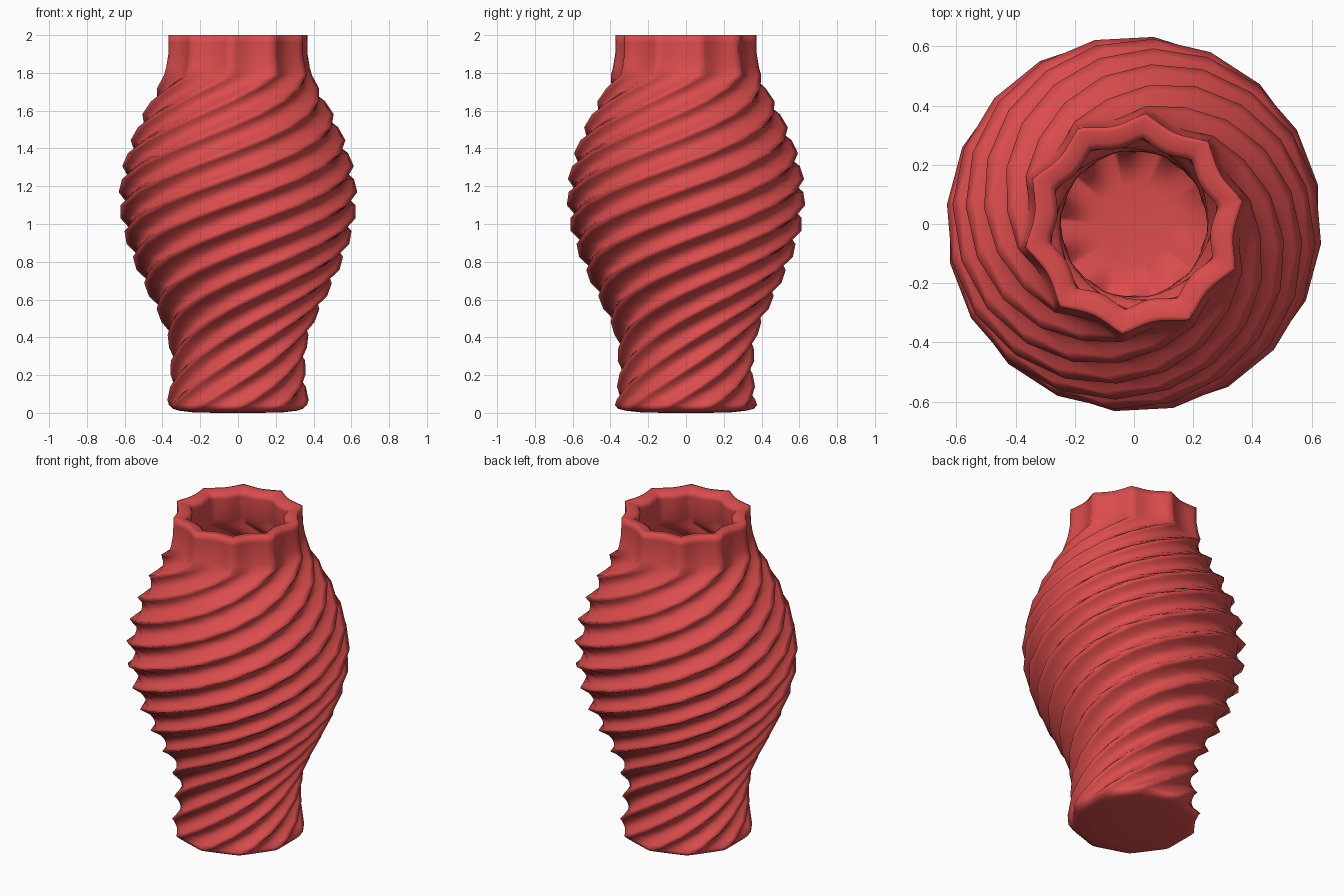
import bpy, bmesh
from math import sin, cos, pi, radians

if "Cube" in bpy.data.objects:
    bpy.data.objects.remove(bpy.data.objects["Cube"])

RIBS, PER_RIB = 10, 8
COLS = RIBS * PER_RIB
WALL = 0.085

# Ridge radius against height
PROFILE = [(0.0, 0.37), (0.05, 0.378), (0.2, 0.36), (0.38, 0.368), (0.5, 0.415),
           (0.66, 0.495), (0.8, 0.56), (0.95, 0.612), (1.08, 0.635), (1.2, 0.635),
           (1.33, 0.612), (1.47, 0.562), (1.6, 0.5), (1.72, 0.43), (1.8, 0.395),
           (1.88, 0.377), (2.0, 0.375)]


def radius(z):
    for (z0, r0), (z1, r1) in zip(PROFILE, PROFILE[1:]):
        if z <= z1:
            return r0 + (r1 - r0) * (z - z0) / (z1 - z0)
    return PROFILE[-1][1]


# Twisting rings: the ribs turn 18 degrees per ring, then run straight up the neck
STEP = 0.0687
twist = [(1.10 + k * STEP, 12 + 18 * k) for k in range(-15, 11)]
twist += [(1.83, 12 + 180), (1.90, 12 + 180), (1.96, 12 + 180), (2.0, 12 + 180)]


def depth(z):
    return 0.038 + 0.014 * sin(pi * min(max(z / 2, 0), 1))


# Rings as (ridge radius, height, twist, rib depth): base, outside, lip, inside, floor
low = twist[0][1]
rings = [(0.12, 0.0, low - 14, 0.0), (0.24, 0.003, low - 14, 0.0),
         (0.32, 0.012, low - 14, 0.006), (0.36, 0.022, low - 12, 0.015),
         (0.377, 0.042, low - 8, 0.03)]
rings += [(radius(z), z, a, depth(z)) for z, a in twist]
top = twist[-1][1]
rings += [(0.36, 2.0, top, 0.038), (0.315, 1.995, top, 0.034), (0.29, 1.98, top, 0.03)]
rings += [(radius(z) - WALL, z, a, 0.03) for z, a in reversed(twist) if 0.13 < z < 1.97]
rings += [(0.26, 0.11, low, 0.02), (0.13, 0.09, low, 0.0)]

bm = bmesh.new()
loops = []
for r, z, a, d in rings:
    loop = []
    for j in range(COLS):
        t = 2 * pi * j / COLS
        rr = r - d * abs(sin(RIBS * t / 2))   # sharp ridge, round valley
        loop.append(bm.verts.new((rr * cos(t + radians(a)), rr * sin(t + radians(a)), z)))
    loops.append(loop)
for lo, hi in zip(loops, loops[1:]):
    for j in range(COLS):
        k = (j + 1) % COLS
        bm.faces.new((lo[j], lo[k], hi[k], hi[j]))

# Close the underside and the inner floor
for loop, z in ((loops[0], 0.0), (loops[-1], 0.09)):
    c = bm.verts.new((0, 0, z))
    for j in range(COLS):
        bm.faces.new((loop[j], loop[(j + 1) % COLS], c))
bmesh.ops.recalc_face_normals(bm, faces=bm.faces)
for f in bm.faces:
    f.smooth = True

mesh = bpy.data.meshes.new("twisted_vase")
bm.to_mesh(mesh)
bm.free()
vase = bpy.data.objects.new("twisted_vase", mesh)
bpy.context.collection.objects.link(vase)

red = bpy.data.materials.new("red_glaze")
red.diffuse_color = (0.71, 0.073, 0.073, 1)
red.use_nodes = True
red.node_tree.nodes["Principled BSDF"].inputs["Base Color"].default_value = red.diffuse_color
mesh.materials.append(red)
